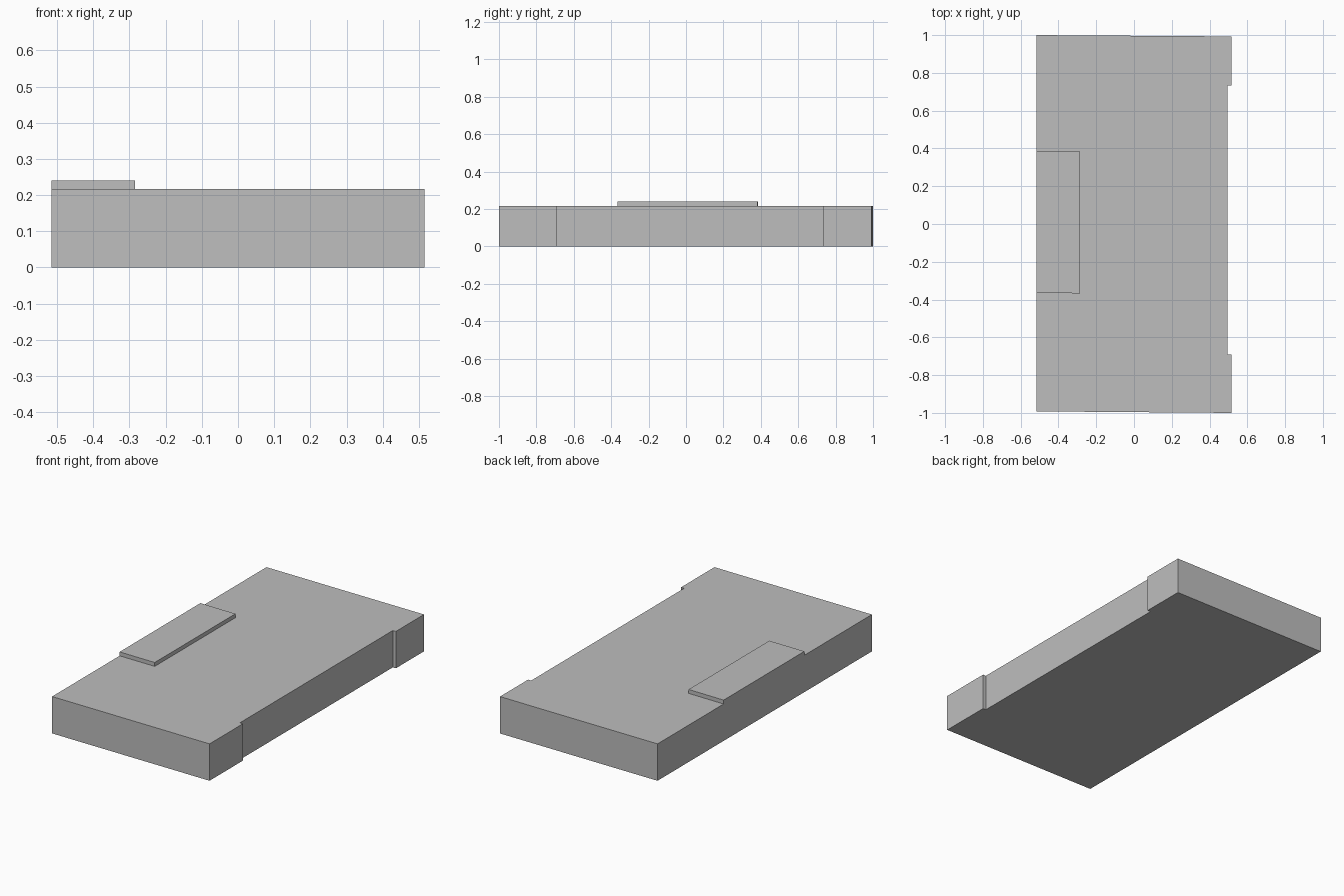
import bpy
import bmesh

cube = bpy.data.objects.get("Cube")
if cube:
    bpy.data.objects.remove(cube, do_unlink=True)

grey = bpy.data.materials.new("plain grey")
grey.use_nodes = True
colour = (0.515, 0.515, 0.515, 1)
grey.diffuse_color = colour
grey.node_tree.nodes["Principled BSDF"].inputs["Base Color"].default_value = colour


def extrude_outline(name, outline, bottom, top):
    """Make a solid slab from a counter-clockwise plan outline."""
    bm = bmesh.new()
    base = bm.faces.new([bm.verts.new((x, y, bottom)) for x, y in outline])
    grown = bmesh.ops.extrude_face_region(bm, geom=[base], use_keep_orig=True)
    risen = [v for v in grown["geom"] if isinstance(v, bmesh.types.BMVert)]
    bmesh.ops.translate(bm, verts=risen, vec=(0, 0, top - bottom))
    bmesh.ops.recalc_face_normals(bm, faces=bm.faces)
    mesh = bpy.data.meshes.new(name)
    bm.to_mesh(mesh)
    bm.free()
    mesh.materials.append(grey)
    obj = bpy.data.objects.new(name, mesh)
    bpy.context.collection.objects.link(obj)
    return obj


side, recess = 0.515, 0.495

# Main slab, with slightly skewed ends and a long shallow recess on one side
extrude_outline("main_slab", [
    (-side, -0.992), (side, -1.0), (side, -0.69), (recess, -0.69),
    (recess, 0.732), (side, 0.732), (side, 0.993), (-side, 1.0),
], 0, 0.217)

# Thin raised plate flush with the opposite side
extrude_outline("raised_plate", [
    (-side, -0.365), (-0.285, -0.367), (-0.285, 0.383), (-side, 0.386),
], 0.217, 0.24)
